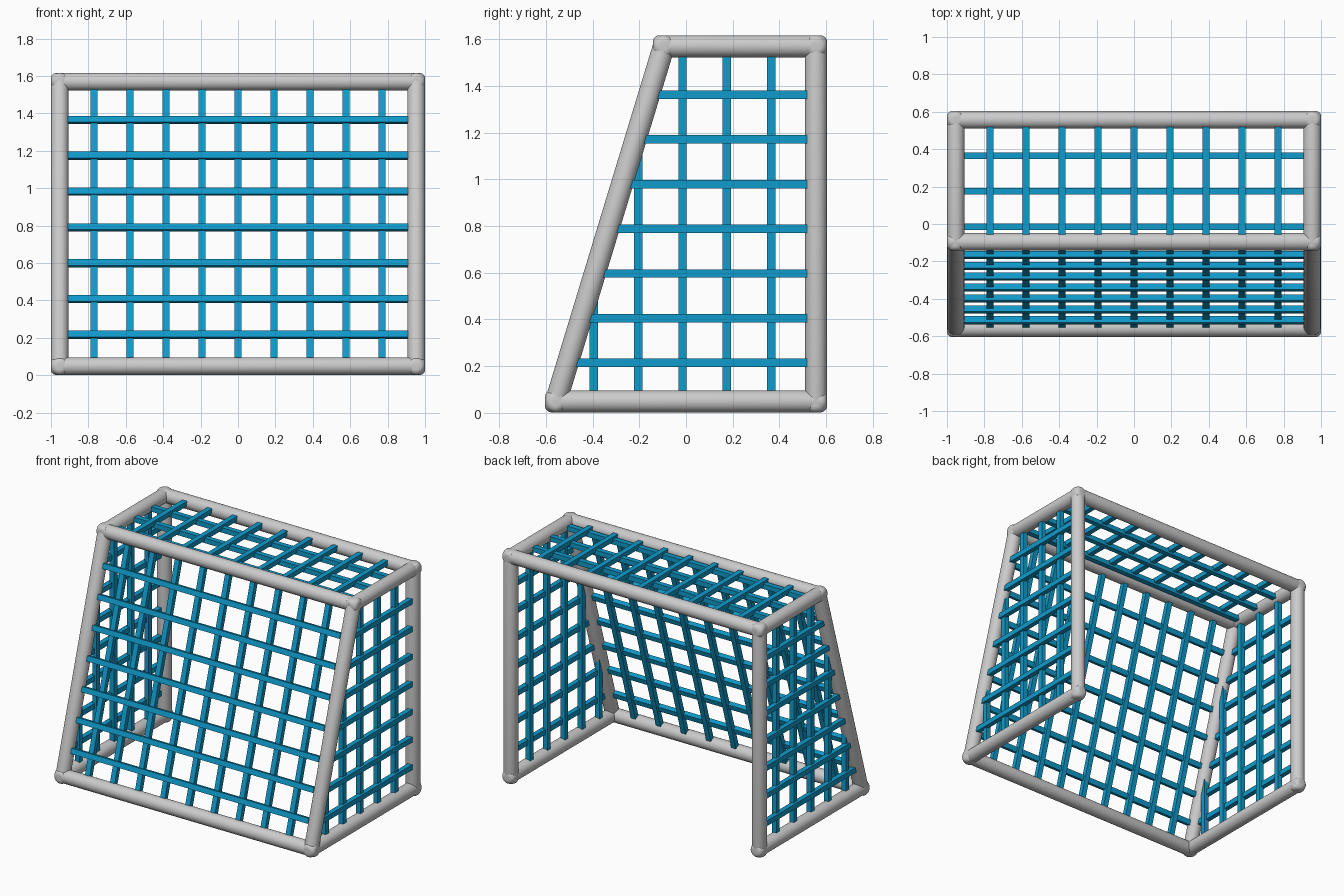
import bpy
import bmesh
from math import radians
from mathutils import Vector, Matrix

cube = bpy.data.objects.get("Cube")
if cube:
    bpy.data.objects.remove(cube, do_unlink=True)


def material(name, color):
    m = bpy.data.materials.new(name)
    m.use_nodes = True
    m.diffuse_color = color
    m.node_tree.nodes["Principled BSDF"].inputs["Base Color"].default_value = color
    return m


GREY = material("light grey tube", (0.6, 0.6, 0.6, 1))
BLUE = material("blue net", (0.005, 0.33, 0.6, 1))

R = 0.047             # tube radius
X, Y = 0.953, 0.557   # corner joints
TOP_Y = -0.095        # front edge of the roof
LOW, HIGH = 0.049, 1.57
STRIP, THICK, LAYER = 0.036, 0.034, 0.008
SLOPE = Vector((0, TOP_Y + Y, HIGH - LOW)).normalized()
SLOPE_OUT = Vector((0, -SLOPE.z, SLOPE.y))


def finish(bm, name, mat):
    mesh = bpy.data.meshes.new(name)
    bm.to_mesh(mesh)
    bm.free()
    mesh.materials.append(mat)
    obj = bpy.data.objects.new(name, mesh)
    bpy.context.collection.objects.link(obj)
    return obj


def tube(name, a, b, extra=R):
    """Round tube between two joints, with softened ends running past them."""
    a, b = Vector(a), Vector(b)
    axis = (b - a).normalized()
    bm = bmesh.new()
    bmesh.ops.create_cone(bm, cap_ends=True, segments=32, radius1=R, radius2=R,
                          depth=(b - a).length + 2 * extra)
    rims = [e for e in bm.edges if abs(e.verts[0].co.z - e.verts[1].co.z) < R]
    bmesh.ops.bevel(bm, geom=rims, offset=0.028, segments=5, profile=0.5, affect='EDGES')
    turn = Vector((0, 0, 1)).rotation_difference(axis).to_matrix().to_4x4()
    bm.transform(Matrix.Translation((a + b) / 2) @ turn)
    obj = finish(bm, name, GREY)
    bpy.ops.object.select_all(action='DESELECT')
    obj.select_set(True)
    bpy.context.view_layer.objects.active = obj
    bpy.ops.object.shade_smooth_by_angle(angle=radians(40))


def strip(bm, a, b, normal):
    """Square-edged net strip from a to b, its flat side facing normal."""
    a, b, n = Vector(a), Vector(b), Vector(normal)
    along = (b - a).normalized()
    across = n.cross(along)
    rot = Matrix((along, across, n)).transposed().to_4x4()
    size = Matrix.Diagonal(((b - a).length, STRIP, THICK, 1))
    bmesh.ops.create_cube(bm, size=1, matrix=Matrix.Translation((a + b) / 2) @ rot @ size)


def slope_y(z):
    return -Y + (z - LOW) * SLOPE.y / SLOPE.z


# Tube frame
tube("top_front_bar", (-X, TOP_Y, HIGH), (X, TOP_Y, HIGH))
tube("top_back_bar", (-X, Y, HIGH), (X, Y, HIGH))
tube("bottom_front_bar", (-X, -Y, LOW), (X, -Y, LOW))
for side, s in (("left", 1), ("right", -1)):
    tube(side + "_back_post", (s * X, Y, LOW), (s * X, Y, HIGH))
    tube(side + "_slanted_post", (s * X, -Y, LOW), (s * X, TOP_Y, HIGH), 0.03)
    tube(side + "_top_rail", (s * X, TOP_Y, HIGH), (s * X, Y, HIGH))
    tube(side + "_bottom_rail", (s * X, -Y, LOW), (s * X, Y, LOW))

columns = [0.1925 * i for i in range(-4, 5)]
rows = [0.214 + 0.1915 * i for i in range(7)]
depths = [-0.395 + 0.19 * i for i in range(5)]

# Slanted front net
bm = bmesh.new()
outer, inner = SLOPE_OUT * LAYER, SLOPE_OUT * -LAYER
for z in rows:
    strip(bm, Vector((-0.91, slope_y(z), z)) + outer,
          Vector((0.91, slope_y(z), z)) + outer, SLOPE_OUT)
for x in columns:
    strip(bm, Vector((x, slope_y(0.085), 0.085)) + inner,
          Vector((x, slope_y(1.535), 1.535)) + inner, SLOPE_OUT)
finish(bm, "front_net", BLUE)

# Roof net
bm = bmesh.new()
for x in columns:
    strip(bm, (x, TOP_Y + 0.037, HIGH + LAYER), (x, Y - 0.037, HIGH + LAYER), (0, 0, 1))
for y in depths[2:]:
    strip(bm, (-0.91, y, HIGH - LAYER), (0.91, y, HIGH - LAYER), (0, 0, 1))
finish(bm, "roof_net", BLUE)

# Side nets, trimmed along the slanted posts
for side, s in (("left", 1), ("right", -1)):
    bm = bmesh.new()
    for z in rows:
        strip(bm, (s * (X + LAYER), -Y, z), (s * (X + LAYER), Y - 0.037, z), (s, 0, 0))
    for y in depths:
        strip(bm, (s * (X - LAYER), y, 0.085), (s * (X - LAYER), y, 1.535), (s, 0, 0))
    bmesh.ops.bisect_plane(bm, geom=bm.verts[:] + bm.edges[:] + bm.faces[:],
                           plane_co=(0, 0.04 - Y, LOW), plane_no=SLOPE_OUT, clear_outer=True)
    bmesh.ops.holes_fill(bm, edges=[e for e in bm.edges if e.is_boundary], sides=0)
    bmesh.ops.recalc_face_normals(bm, faces=bm.faces[:])
    finish(bm, side + "_side_net", BLUE)
